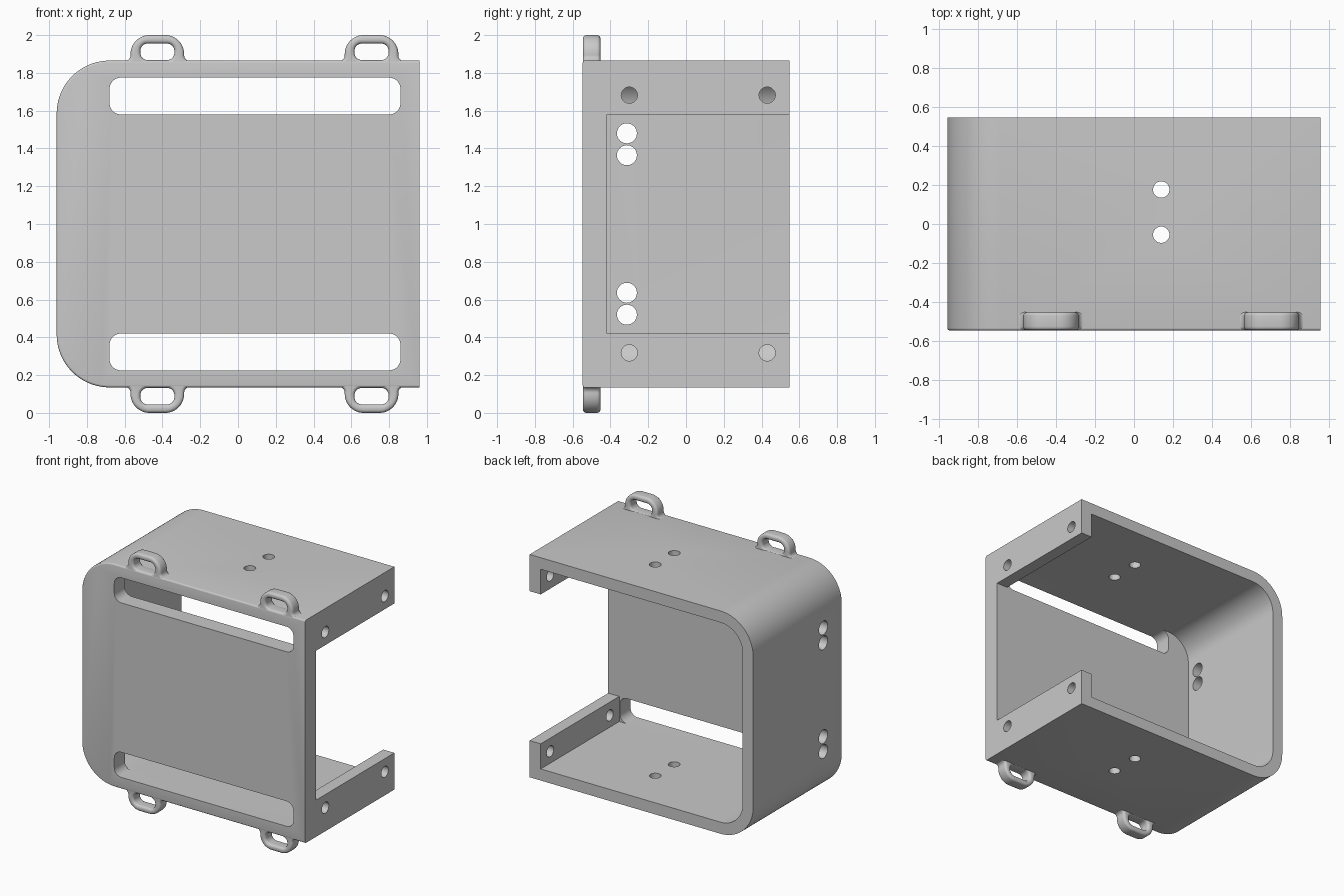
import bpy, bmesh, math
from mathutils import Vector

if "Cube" in bpy.data.objects:
    bpy.data.objects.remove(bpy.data.objects["Cube"], do_unlink=True)

grey = bpy.data.materials.new("plain grey")
grey.use_nodes = True
grey.diffuse_color = (0.585, 0.585, 0.585, 1)
grey.node_tree.nodes["Principled BSDF"].inputs["Base Color"].default_value = grey.diffuse_color

FRONT, BACK, MID = -0.547, 0.547, 1.0


def rounded(corners, steps=12):
    """2D outline from (u, v, radius) corners, each filleted by its radius."""
    out = []
    for i, (u, v, r) in enumerate(corners):
        p = Vector((u, v))
        if r == 0:
            out.append(p)
            continue
        d1 = (Vector(corners[i - 1][:2]) - p).normalized()
        d2 = (Vector(corners[(i + 1) % len(corners)][:2]) - p).normalized()
        half = d1.angle(d2) / 2
        centre = p + (d1 + d2).normalized() * r / math.sin(half)
        reach = r / math.tan(half)
        a, b = p + d1 * reach - centre, p + d2 * reach - centre
        out += [centre + a.lerp(b, 0.5 + math.tan((k / steps - 0.5) * (math.pi - 2 * half))
                                / math.tan(math.pi / 2 - half) / 2).normalized() * r
                for k in range(steps + 1)]
    return out


def rounded_box(u0, u1, v0, v1, r):
    return rounded([(u0, v0, r), (u1, v0, r), (u1, v1, r), (u0, v1, r)], 8)


def circle(u, v, r, n=32):
    return [Vector((u + r * math.cos(k * math.tau / n), v + r * math.sin(k * math.tau / n)))
            for k in range(n)]


def prism(name, outline, start, end, axis):
    """Extrude a 2D outline along an axis."""
    place = {"x": lambda p, t: (t, p.x, p.y),
             "y": lambda p, t: (p.x, t, p.y),
             "z": lambda p, t: (p.x, p.y, t)}[axis]
    bm = bmesh.new()
    low = [bm.verts.new(place(p, start)) for p in outline]
    high = [bm.verts.new(place(p, end)) for p in outline]
    bm.faces.new(low)
    bm.faces.new(high)
    for i in range(len(low)):
        bm.faces.new((low[i - 1], low[i], high[i], high[i - 1]))
    bmesh.ops.recalc_face_normals(bm, faces=bm.faces)
    mesh = bpy.data.meshes.new(name)
    bm.to_mesh(mesh)
    bm.free()
    mesh.materials.append(grey)
    obj = bpy.data.objects.new(name, mesh)
    bpy.context.collection.objects.link(obj)
    return obj


def cut(obj, *cutter_args):
    cutter = prism("cutter", *cutter_args)
    cutter.hide_render = True
    mod = obj.modifiers.new("cut", "BOOLEAN")
    mod.operation, mod.solver, mod.object = "DIFFERENCE", "EXACT", cutter
    bpy.context.view_layer.objects.active = obj
    bpy.ops.object.modifier_apply(modifier=mod.name)
    bpy.data.objects.remove(cutter, do_unlink=True)


def soften(obj, width, wanted):
    """Round the sharp rim edges chosen by a rule."""
    bm = bmesh.new()
    bm.from_mesh(obj.data)
    rim = [e for e in bm.edges if e.calc_face_angle(0) > 0.8 and wanted(*[v.co for v in e.verts])]
    bmesh.ops.bevel(bm, geom=rim, offset=width, segments=4, profile=0.5,
                    affect="EDGES", clamp_overlap=False)
    bm.to_mesh(obj.data)
    bm.free()


def smooth(obj):
    bpy.ops.object.select_all(action="DESELECT")
    obj.select_set(True)
    bpy.context.view_layer.objects.active = obj
    bpy.ops.object.shade_smooth_by_angle(angle=math.radians(30))


# Housing: outer shell with rounded corners on its right side
H = 0.865
housing = prism("housing", rounded([(-0.96, MID - H, 0.28), (0.96, MID - H, 0),
                                    (0.96, MID + H, 0), (-0.96, MID + H, 0.28)], 20),
                FRONT, BACK, "y")
soften(housing, 0.012, lambda a, b: max(a.y, b.y) < FRONT + 0.001 and min(a.x, b.x) < 0.95)

# Hollow interior, open at the back and through the end between two lips
I, L = 0.775, 0.58
cut(housing, rounded([(-0.87, MID - I, 0.19), (0.865, MID - I, 0), (0.865, MID - L, 0),
                      (1.1, MID - L, 0), (1.1, MID + L, 0), (0.865, MID + L, 0),
                      (0.865, MID + I, 0), (-0.87, MID + I, 0.19)], 20), -0.417, 0.7, "y")

# Front slots, lip screw holes and paired side-wall holes
for s in (-1, 1):
    z0, z1 = sorted((MID + s * L, MID + s * I))
    cut(housing, rounded_box(-0.68, 0.86, z0, z1, 0.06), -0.7, -0.41, "y")
    for y in (-0.3, 0.43):
        cut(housing, circle(y, MID + s * 0.682, 0.043), 0.8, 1.1, "x")
    for dz in (0.364, 0.48):
        cut(housing, circle(-0.313, MID + s * dz, 0.053), -1.1, -0.8, "x")

# Holes through the top and bottom walls
for y in (-0.055, 0.177):
    cut(housing, circle(0.14, y, 0.042), -0.2, 2.2, "z")
smooth(housing)

# Strap lugs along the front edge, top and bottom
for s, level in ((1, "top"), (-1, "bottom")):
    for cx, side in ((-0.427, "right"), (0.707, "left")):
        half = [(0.18, 0.81, 0), (0.18, 0.863, 0), (0.142, 0.863, 0.03), (0.142, 1, 0.1)]
        shape = half + [(-x, z, r) for x, z, r in reversed(half)]
        lug = prism(f"{level}_{side}_lug",
                    rounded([(cx + x, MID + s * z, r) for x, z, r in shape]),
                    FRONT + 0.001, -0.453, "y")
        z0, z1 = sorted((MID + s * 0.868, MID + s * 0.955))
        cut(lug, rounded_box(cx - 0.09, cx + 0.09, z0, z1, 0.038), -0.7, -0.3, "y")
        soften(lug, 0.018, lambda a, b: abs(a.y - b.y) < 0.001)
        smooth(lug)
